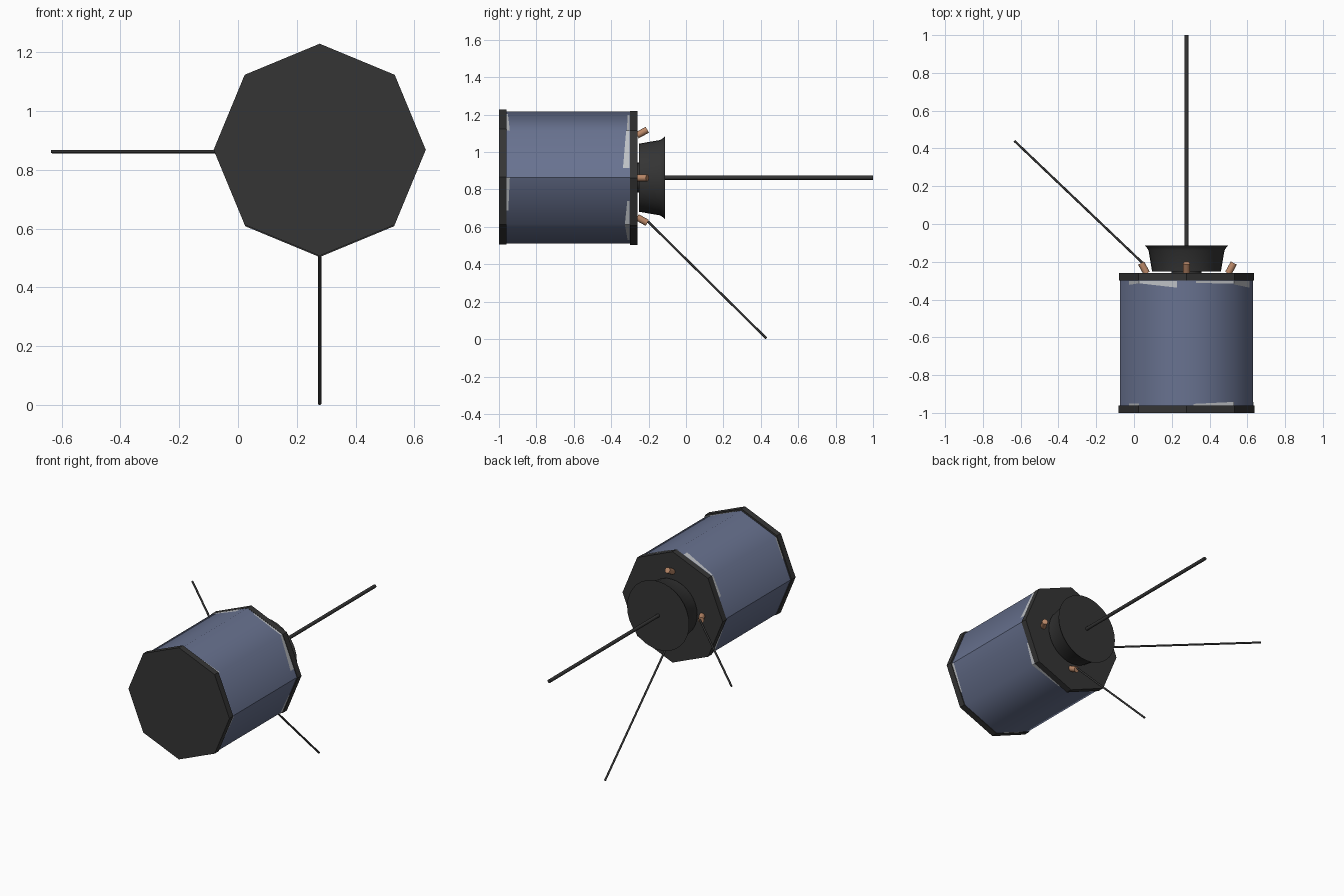
import bpy, bmesh, math
from mathutils import Vector

if "Cube" in bpy.data.objects:
    bpy.data.objects.remove(bpy.data.objects["Cube"])

CX, CZ = 0.278, 0.864
AXIS = Vector((0, 1, 0))


def material(name, rgb):
    m = bpy.data.materials.new(name)
    m.diffuse_color = (*rgb, 1)
    m.use_nodes = True
    m.node_tree.nodes["Principled BSDF"].inputs["Base Color"].default_value = m.diffuse_color
    return m


DARK = material("dark_grey", (0.035, 0.035, 0.035))
BLUE = material("panel_blue", (0.14, 0.17, 0.28))
PALE = material("bare_grey", (0.52, 0.54, 0.57))
COPPER = material("copper", (0.50, 0.25, 0.14))


def finish(name, bm, mat, smooth=None):
    mesh = bpy.data.meshes.new(name)
    bm.to_mesh(mesh)
    bm.free()
    mesh.materials.append(mat)
    ob = bpy.data.objects.new(name, mesh)
    bpy.context.collection.objects.link(ob)
    if smooth:
        bpy.ops.object.select_all(action='DESELECT')
        ob.select_set(True)
        bpy.context.view_layer.objects.active = ob
        bpy.ops.object.shade_smooth_by_angle(angle=math.radians(smooth))
    return ob


def turned(name, origin, axis, profile, sides, mat, smooth=None):
    """Closed solid of rings (distance along axis, radius)."""
    axis = Vector(axis).normalized()
    u = Vector((1, 0, 0)) if abs(axis.x) < 0.01 else axis.cross(Vector((0, 0, 1))).normalized()
    v = u.cross(axis)
    bm = bmesh.new()
    rings = []
    for d, r in profile:
        rings.append([bm.verts.new(Vector(origin) + axis * d
                                   + r * (math.cos(a) * u + math.sin(a) * v))
                      for a in (2 * math.pi * i / sides for i in range(sides))])
    for a, b in zip(rings, rings[1:]):
        for i in range(sides):
            j = (i + 1) % sides
            bm.faces.new((a[i], a[j], b[j], b[i]))
    bm.faces.new(rings[0])
    bm.faces.new(rings[-1])
    bmesh.ops.recalc_face_normals(bm, faces=bm.faces[:])
    return finish(name, bm, mat, smooth)


def rod(name, a, b, r, sides=12):
    a, b = Vector(a), Vector(b)
    turned(name, a, b - a, [(0, r), ((b - a).length, r)], sides, DARK, 40)


# Eight-sided body, softly shaded except along the two side seams
BODY_R = 0.353
body = turned("body", (CX, 0, CZ), AXIS, [(-0.98, BODY_R), (-0.28, BODY_R)], 8, BLUE, 50)
for e in body.data.edges:
    p, q = (body.data.vertices[i].co for i in e.vertices)
    if abs(p.z - CZ) < 0.001 and abs(q.z - CZ) < 0.001:
        e.use_edge_sharp = True

# End plates
turned("front_plate", (CX, 0, 0.868), AXIS, [(-1.0, 0.361), (-0.96, 0.361)], 8, DARK)
turned("back_plate", (CX, 0, 0.861), AXIS, [(-0.30, 0.358), (-0.26, 0.358)], 8, DARK)


# Worn bare patches on the panels beside each end plate
def patches(name, edge_y, inward, rows):
    bm = bmesh.new()
    for k, t0, t1, d0, d1 in rows:
        c0, c1 = (Vector((math.cos(a), 0, math.sin(a))) * BODY_R
                  for a in (math.pi / 4 * k, math.pi / 4 * (k + 1)))
        lift = (c0 + c1).normalized() * 0.002
        p, q = (Vector((CX, edge_y, CZ)) + c0.lerp(c1, t) + lift for t in (t0, t1))
        f = bm.faces.new([bm.verts.new(w) for w in (
            p, q, q + AXIS * inward * d1, p + AXIS * inward * d0)])
        f.normal_update()
        if f.normal.dot(lift) < 0:
            f.normal_flip()
    finish(name, bm, PALE)


# face index, start, end, depth at start, depth at end
patches("back_wear", -0.302, -1, [
    (0, 0.2, 1, 0.035, 0.018), (1, 0.0, 0.8, 0.014, 0.01),
    (2, 0.2, 1, 0.035, 0.012), (3, 0.0, 0.5, 0.012, 0.02),
    (4, 0.3, 1, 0.012, 0.025), (5, 0.0, 0.6, 0.025, 0.01),
    (6, 0.2, 1, 0.01, 0.025), (7, 0.0, 0.5, 0.025, 0.012)])
patches("front_wear", -0.962, 1, [
    (1, 0.0, 0.85, 0.02, 0.01), (3, 0.0, 0.5, 0.012, 0.012),
    (5, 0.2, 0.8, 0.01, 0.015), (7, 0.3, 1, 0.012, 0.02)])

# Flared dish on the back with its neck and the long boom
turned("dish_neck", (CX, -0.265, CZ), AXIS, [(0, 0.08), (0.02, 0.08)], 24, DARK, 40)
turned("dish", (CX, 0, 0.863), AXIS,
       [(-0.252, 0.182), (-0.14, 0.201), (-0.125, 0.21), (-0.113, 0.222)], 32, DARK, 40)
rod("long_boom", (CX, -0.12, 0.863), (CX, 1.0, 0.863), 0.011)

# Four copper nozzles splayed outward around the dish
for name, dx, dz, rad in (("right", 1, 0, 0.235), ("left", -1, 0, 0.225),
                          ("top", 0, 1, 0.242), ("bottom", 0, -1, 0.225)):
    out = Vector((dx, 0, dz))
    turned(name + "_nozzle", Vector((CX, -0.235, 0.862)) + out * rad,
           AXIS + out * 0.55, [(-0.03, 0.018), (0.032, 0.018)], 12, COPPER, 40)

# Two thin aerials reaching out from the left and bottom nozzles
rod("left_aerial", (0.06, -0.22, 0.862), (-0.633, 0.44, 0.862), 0.006)
rod("bottom_aerial", (CX, -0.22, 0.645), (CX, 0.43, 0.004), 0.006)
